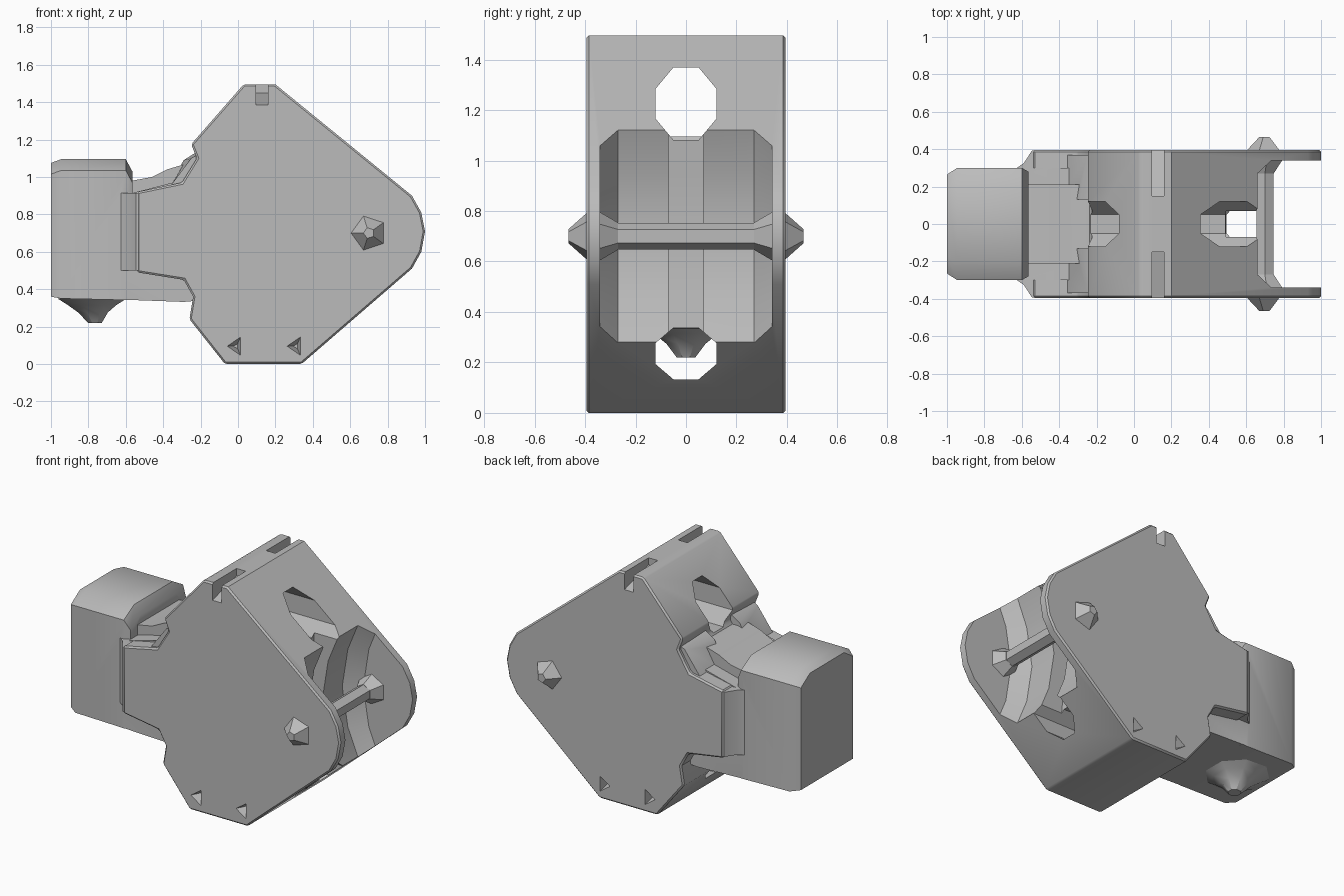
import bpy, bmesh, math

if "Cube" in bpy.data.objects:
    bpy.data.objects.remove(bpy.data.objects["Cube"])

grey = bpy.data.materials.new("plain_grey")
grey.use_nodes = True
grey.diffuse_color = (0.5, 0.5, 0.5, 1)
grey.node_tree.nodes["Principled BSDF"].inputs["Base Color"].default_value = (0.5, 0.5, 0.5, 1)


def finish(name, bm):
    bmesh.ops.recalc_face_normals(bm, faces=bm.faces)
    mesh = bpy.data.meshes.new(name)
    bm.to_mesh(mesh)
    bm.free()
    mesh.materials.append(grey)
    ob = bpy.data.objects.new(name, mesh)
    bpy.context.collection.objects.link(ob)
    return ob


def place(axis, a, b, t):
    """Point with profile coordinates a, b at depth t along the axis."""
    return {"x": (t, a, b), "y": (a, t, b), "z": (a, b, t)}[axis]


def loft(name, axis, sections):
    """Solid through matching (depth, points) sections."""
    bm = bmesh.new()
    rings = [[bm.verts.new(place(axis, a, b, t)) for a, b in pts] for t, pts in sections]
    n = len(rings[0])
    for r, s in zip(rings, rings[1:]):
        for i in range(n):
            j = (i + 1) % n
            bm.faces.new((r[i], r[j], s[j], s[i]))
    bm.faces.new(rings[0])
    bm.faces.new(rings[-1])
    return finish(name, bm)


def prism(name, axis, pts, lo, hi):
    return loft(name, axis, [(lo, pts), (hi, pts)])


def ngon(a, b, r, n=6, stretch=1.0):
    angles = [2 * math.pi * (i + 0.5) / n for i in range(n)]
    return [(a + r * math.cos(t), b + r * stretch * math.sin(t)) for t in angles]


def mirrored(half):
    return half + [(a, -b) for a, b in reversed(half)]


def apply(ob, mod):
    bpy.context.view_layer.objects.active = ob
    bpy.ops.object.modifier_apply(modifier=mod.name)


def bevel(ob, width):
    mod = ob.modifiers.new("bevel", "BEVEL")
    mod.width = width
    mod.segments = 1
    mod.angle_limit = math.radians(40)
    apply(ob, mod)


def combine(ob, other, operation):
    mod = ob.modifiers.new("combine", "BOOLEAN")
    mod.operation = operation
    mod.solver = "EXACT"
    mod.object = other
    apply(ob, mod)
    bpy.data.objects.remove(other)


def cut(ob, cutter):
    combine(ob, cutter, "DIFFERENCE")


def fuse(ob, part):
    combine(ob, part, "UNION")


# Main housing: wide rounded diamond with a short neck stub
outline = [(-0.07, 0), (0.34, 0), (0.93, 0.51), (0.98, 0.6), (1, 0.71), (0.98, 0.81),
           (0.93, 0.9), (0.2, 1.495), (0.03, 1.495), (-0.25, 1.175), (-0.22, 1.1), (-0.3, 0.97),
           (-0.54, 0.92), (-0.54, 0.49), (-0.29, 0.45), (-0.24, 0.36), (-0.26, 0.24)]
housing = prism("housing", "y", outline, -0.395, 0.395)
bevel(housing, 0.01)

# Open pocket between the two cheeks, hollowed towards the middle
wide = [(1.2, 1.3), (0.66, 1.12), (0.59, 0.95), (0.55, 0.7), (0.59, 0.45), (0.66, 0.28), (1.2, 0.1)]
narrow = [(x + 0.1 * (x < 1), z) for x, z in wide]
cut(housing, loft("pocket", "y", [(-0.34, narrow), (-0.27, wide), (0.27, wide), (0.34, narrow)]))

# Central channel with slanted sides and the two tunnels it joins
channel = [(1.2, 1.2), (0.5, 1.2), (0.48, 0.95), (0.45, 0.7), (0.48, 0.45), (0.5, 0.24), (1.2, 0.24)]
cut(housing, prism("channel", "y", channel, -0.07, 0.07))
cut(housing, prism("upper_tunnel", "x", ngon(0, 1.225, 0.13, 8, 1.2), -0.9, 1.2))
cut(housing, prism("lower_tunnel", "x", ngon(0, 0.235, 0.13, 8, 0.85), -0.9, 1.2))

# Slots in the top edge and pits at the lower corners, on both cheeks
for s in (-1, 1):
    slot = [(s * 0.15, 1.6), (s * 0.15, 1.45), (s * 0.45, 1.37), (s * 0.45, 1.6)]
    cut(housing, prism("slot", "x", slot, 0.095, 0.16))
    for x in (-0.01, 0.31):
        cut(housing, loft("pit", "y", [(s * 0.42, ngon(x, 0.095, 0.06, 3, 1.2)),
                                       (s * 0.33, ngon(x, 0.095, 0.015, 3))]))

# Head block with chamfered end and softened top
def head_section(w, top, bottom):
    return [(-w, bottom), (w, bottom), (w, top - 0.06), (w * 0.65, top),
            (-w * 0.65, top), (-w, top - 0.06)]

head = loft("head", "x", [(-1, head_section(0.265, 1.075, 0.36)),
                          (-0.945, head_section(0.3, 1.095, 0.35)),
                          (-0.6, head_section(0.3, 1.095, 0.342)),
                          (-0.565, head_section(0.28, 1.03, 0.342))])

# Neck: saddle core, lower shoulders and flared cheeks
core = [(-0.62, 0.35), (-0.21, 0.36), (-0.1, 0.4), (-0.1, 1.07), (-0.28, 1.07),
        (-0.38, 1.04), (-0.46, 1.0), (-0.62, 0.97)]
shoulder = [(-0.62, 0.344), (-0.29, 0.332), (-0.2, 0.34), (-0.2, 1.05), (-0.31, 0.98), (-0.62, 0.9)]
flare = mirrored([(-0.63, 0.297), (-0.59, 0.325), (-0.545, 0.393), (-0.5, 0.393)])
fuse(housing, prism("neck_shoulders", "y", shoulder, -0.3, 0.3))
fuse(housing, prism("neck_core", "y", core, -0.21, 0.21))
fuse(housing, prism("neck_flare", "z", flare, 0.5, 0.914))

# Ramps rising from the neck to the housing beside the upper tunnel
for s in (-1, 1):
    low = [(-0.4, 0.9), (-0.18, 0.9), (-0.18, 1.14), (-0.25, 1.1)]
    high = [(-0.4, 0.9), (-0.18, 0.9), (-0.18, 1.16), (-0.29, 1.09)]
    fuse(housing, loft("neck_ramp", "y", [(s * 0.37, low), (s * 0.13, high)]))
fuse(housing, head)

# Stud under the head, spreading softly into it
stud = loft("stud", "z", [(0.35, ngon(-0.78, 0, 0.2, 8)), (0.315, ngon(-0.78, 0, 0.14, 8)),
                          (0.275, ngon(-0.775, 0, 0.085, 8)), (0.22, ngon(-0.765, 0, 0.04, 8))])

# Cross pin with inner collars and outer pointed caps
parts = [housing, stud, prism("pin", "y", ngon(0.7, 0.7, 0.052), -0.3, 0.3)]
for s in (-1, 1):
    parts.append(loft("pin_collar", "y", [(s * 0.27, ngon(0.7, 0.7, 0.054)),
                                          (s * 0.34, ngon(0.71, 0.7, 0.095))]))
    parts.append(loft("pin_cap", "y", [(s * 0.39, ngon(0.7, 0.7, 0.1, 5)),
                                       (s * 0.465, ngon(0.7, 0.7, 0.03, 5))]))

# Smooth shading that keeps edges sharp
bpy.ops.object.select_all(action="DESELECT")
for ob in parts:
    ob.select_set(True)
bpy.context.view_layer.objects.active = housing
bpy.ops.object.shade_smooth_by_angle(angle=math.radians(33))
